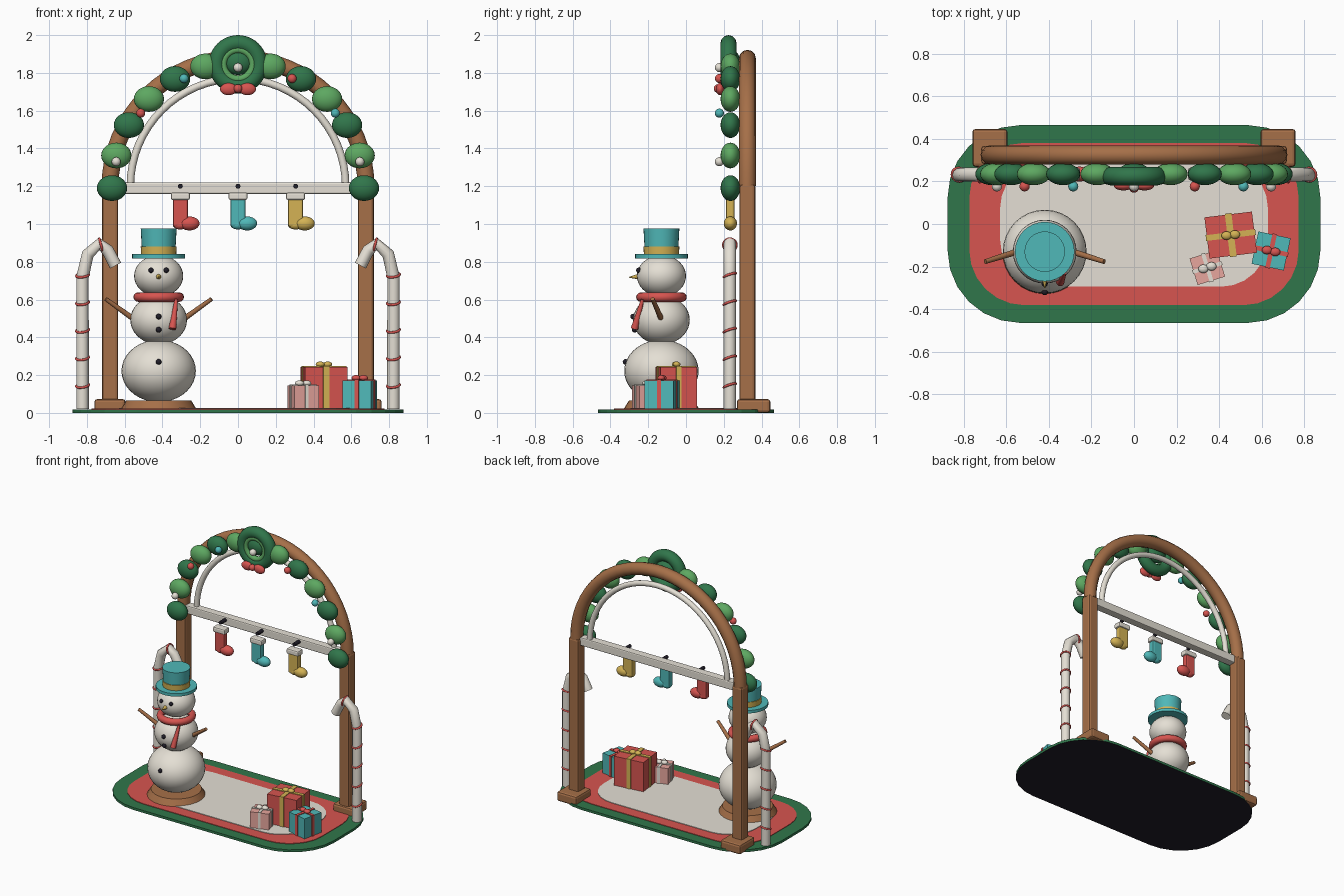
import bpy
from math import sin, cos, pi, radians
from mathutils import Vector

if "Cube" in bpy.data.objects:
    bpy.data.objects.remove(bpy.data.objects["Cube"], do_unlink=True)


def material(name, r, g, b):
    m = bpy.data.materials.new(name)
    m.use_nodes = True
    m.diffuse_color = (r, g, b, 1)
    bsdf = next(n for n in m.node_tree.nodes if n.type == "BSDF_PRINCIPLED")
    bsdf.inputs["Base Color"].default_value = (r, g, b, 1)
    bsdf.inputs["Roughness"].default_value = 0.8
    return m


brown = material("wood brown", 0.38, 0.16, 0.065)
cream = material("snow cream", 0.78, 0.74, 0.66)
pine = material("pine green", 0.03, 0.18, 0.07)
leaf = material("leaf green", 0.11, 0.39, 0.12)
red = material("holiday red", 0.68, 0.09, 0.08)
teal = material("teal", 0.08, 0.48, 0.48)
gold = material("gold", 0.66, 0.45, 0.09)
coal = material("coal", 0.015, 0.013, 0.022)
pink = material("pink", 0.8, 0.38, 0.34)


def finish(name, mat, angle=35):
    ob = bpy.context.object
    ob.name = name
    ob.data.materials.clear()
    ob.data.materials.append(mat)
    if angle:
        bpy.ops.object.shade_smooth_by_angle(angle=radians(angle))
    return ob


def ball(name, mat, loc, size, seg=24):
    bpy.ops.mesh.primitive_uv_sphere_add(segments=seg, ring_count=seg // 2 + 2, radius=1, location=loc)
    bpy.context.object.scale = size if isinstance(size, tuple) else (size,) * 3
    return finish(name, mat, 60)


def box(name, mat, loc, size, turn=0, bevel=0):
    bpy.ops.mesh.primitive_cube_add(size=1, location=loc, rotation=(0, 0, turn))
    ob = bpy.context.object
    ob.scale = size
    bpy.ops.object.transform_apply(location=False, rotation=False, scale=True)
    if bevel:
        mod = ob.modifiers.new("bevel", "BEVEL")
        mod.width, mod.segments = bevel, 2
    return finish(name, mat, 0)


def rod(name, mat, start, end, r1, r2, sides=32):
    a, b = Vector(start), Vector(end)
    bpy.ops.mesh.primitive_cone_add(vertices=sides, radius1=r1, radius2=r2, depth=(b - a).length,
                                    location=(a + b) / 2,
                                    rotation=(b - a).to_track_quat("Z", "Y").to_euler())
    return finish(name, mat)


def ring(name, mat, loc, major, minor, rot=(0, 0, 0), seg=32):
    bpy.ops.mesh.primitive_torus_add(major_segments=seg, minor_segments=12, major_radius=major,
                                     minor_radius=minor, location=loc, rotation=rot)
    return finish(name, mat, 60)


def tube(name, mat, points, radius):
    cu = bpy.data.curves.new(name, "CURVE")
    cu.dimensions = "3D"
    cu.bevel_depth, cu.bevel_resolution, cu.use_fill_caps = radius, 4, True
    sp = cu.splines.new("POLY")
    sp.points.add(len(points) - 1)
    for p, co in zip(sp.points, points):
        p.co = (*co, 1)
    ob = bpy.data.objects.new(name, cu)
    bpy.context.collection.objects.link(ob)
    bpy.ops.object.select_all(action="DESELECT")
    ob.select_set(True)
    bpy.context.view_layer.objects.active = ob
    bpy.ops.object.convert(target="MESH")
    return finish(name, mat, 40)


def half_circle(radius, y, z, n=32):
    return [(radius * cos(pi * i / n), y, z + radius * sin(pi * i / n)) for i in range(n + 1)]


# Rug: stacked rounded slabs, dark underside
def slab(name, mat, hx, hy, r, z0, z1):
    pts = []
    for k, (sx, sy) in enumerate([(1, 1), (-1, 1), (-1, -1), (1, -1)]):
        for i in range(7):
            a = (k + i / 6) * pi / 2
            pts.append((sx * (hx - r) + r * cos(a), sy * (hy - r) + r * sin(a)))
    n = len(pts)
    verts = [(x, y, z) for z in (z0, z1) for x, y in pts]
    faces = [tuple(reversed(range(n))), tuple(range(n, 2 * n))]
    faces += [(i, (i + 1) % n, (i + 1) % n + n, i + n) for i in range(n)]
    me = bpy.data.meshes.new(name)
    me.from_pydata(verts, [], faces)
    me.materials.append(mat)
    me.materials.append(coal)
    for p in me.polygons:
        p.material_index = 1 if p.normal.z < -0.5 else 0
    bpy.context.collection.objects.link(bpy.data.objects.new(name, me))


slab("rug_border", pine, 0.877, 0.465, 0.34, 0, 0.018)
slab("rug_band", red, 0.775, 0.382, 0.26, 0.016, 0.022)
slab("rug_center", cream, 0.63, 0.295, 0.22, 0.020, 0.026)

# Wooden arch with inner trim and crossbar
AY, GY, AZ = 0.325, 0.235, 1.2
for side, s in (("left", 1), ("right", -1)):
    box(side + "_post_foot", brown, (s * 0.678, 0.358, 0.037), (0.165, 0.178, 0.072), bevel=0.015)
    box(side + "_post", brown, (s * 0.677, AY, 0.63), (0.085, 0.085, 1.16), bevel=0.015)
tube("arch", brown, half_circle(0.677, AY, AZ), 0.045)
tube("inner_arch_trim", cream, half_circle(0.57, AY, AZ), 0.02)
box("crossbar", cream, (0, AY - 0.01, 1.19), (1.28, 0.06, 0.062), bevel=0.008)

# Garland and baubles
for i in range(13):
    a = pi * i / 12
    ball("garland_tuft", leaf if i % 2 else pine,
         (0.667 * cos(a), GY, 1.19 + 0.667 * sin(a)), (0.08, 0.052, 0.068))
for x, z, mat in [(-0.645, 1.33, cream), (-0.515, 1.587, red), (-0.286, 1.77, teal), (0, 1.828, cream),
                  (0.286, 1.77, red), (0.515, 1.587, teal), (0.645, 1.33, cream)]:
    ball("bauble", mat, (x, 0.177, z), 0.024, 16)

# Wreath and bow
ring("wreath", pine, (0, 0.225, 1.845), 0.112, 0.043, (pi / 2, 0, 0), 40)
ring("wreath_inner_ring", leaf, (0, 0.21, 1.845), 0.078, 0.02, (pi / 2, 0, 0), 40)
for s in (1, -1):
    ball("bow_loop", red, (s * 0.05, 0.18, 1.714), (0.045, 0.022, 0.032))
ball("bow_knot", red, (0, 0.17, 1.717), 0.023, 16)

# Stockings on hooks
for x, mat in ((-0.305, red), (0, teal), (0.305, gold)):
    rod("stocking_hook", coal, (x, 0.225, 1.2), (x, 0.3, 1.2), 0.013, 0.013, 12)
    box("stocking_cuff", cream, (x, GY, 1.147), (0.1, 0.06, 0.04), bevel=0.01)
    box("stocking_leg", mat, (x, GY, 1.06), (0.08, 0.045, 0.15), bevel=0.01)
    ball("stocking_heel", mat, (x, GY, 0.995), (0.04, 0.024, 0.024))
    ball("stocking_foot", mat, (x + 0.048, GY, 1.003), (0.053, 0.035, 0.037))

# Candy canes
for s in (1, -1):
    profile = [(0.823, 0.02), (0.823, 0.72), (0.795, 0.84), (0.735, 0.895), (0.69, 0.86), (0.648, 0.78)]
    tube("candy_cane", cream, [(s * x, 0.232, z) for x, z in profile], 0.033)
    for k in range(5):
        ring("cane_stripe", red, (s * 0.823, 0.232, 0.145 + k * 0.146), 0.0335, 0.0065,
             (radians(18), radians(-8), 0), 20)
    ring("cane_hook_stripe", red, (s * 0.725, 0.232, 0.889), 0.035, 0.0065, (0, s * radians(-75), 0), 20)

# Snowman body
SX, SY = -0.42, -0.13
rod("snowman_base", brown, (SX, SY, 0.02), (SX, SY, 0.066), 0.2, 0.172)
ball("snowman_bottom", cream, (SX, SY, 0.222), (0.197, 0.197, 0.165), 32)
ball("snowman_middle", cream, (SX, SY, 0.492), (0.15, 0.15, 0.13), 32)
ball("snowman_head", cream, (SX, SY, 0.725), (0.13, 0.13, 0.11), 32)

# Snowman face, buttons and arms
for s in (1, -1):
    ball("eye", coal, (SX + s * 0.04, SY - 0.12, 0.755), 0.014, 12)
    rod("arm", brown, (SX + s * 0.13, SY, 0.495), (SX + s * 0.28, SY - 0.047, 0.603), 0.015, 0.011, 12)
rod("nose", gold, (SX, SY - 0.11, 0.722), (SX, SY - 0.172, 0.718), 0.018, 0.002, 16)
for y, z in ((-0.15, 0.51), (-0.142, 0.44), (-0.19, 0.27)):
    ball("button", coal, (SX, SY + y, z), 0.015, 12)

# Scarf
ring("scarf", red, (SX, SY, 0.613), 0.109, 0.025)
rod("scarf_tail", red, (SX + 0.093, SY - 0.1, 0.6), (SX + 0.073, SY - 0.143, 0.445), 0.009, 0.02, 12)

# Top hat
rod("hat_brim", teal, (SX, SY, 0.818), (SX, SY, 0.84), 0.14, 0.14)
rod("hat_crown", teal, (SX, SY, 0.83), (SX, SY, 0.975), 0.087, 0.095)
rod("hat_band", gold, (SX, SY, 0.838), (SX, SY, 0.88), 0.093, 0.095)


# Gifts: box, crossed ribbons and a knot
def gift(name, mat, trim, x, y, w, d, h, turn):
    t, z = radians(turn), 0.022 + h / 2
    box(name, mat, (x, y, z), (w, d, h), t)
    box(name + "_ribbon", trim, (x, y, z), (w * 0.14, d + 0.01, h + 0.01), t)
    box(name + "_cross_ribbon", trim, (x, y, z), (w + 0.01, d * 0.14, h + 0.01), t)
    for s in (1, -1):
        ball(name + "_bow", trim, (x + s * 0.02 * cos(t), y + s * 0.02 * sin(t), h + 0.035),
             (0.024, 0.02, 0.015), 16)


gift("large_gift", red, gold, 0.455, -0.052, 0.225, 0.195, 0.222, 7)
gift("teal_gift", teal, red, 0.645, -0.127, 0.155, 0.155, 0.15, -12)
gift("pink_gift", pink, cream, 0.345, -0.205, 0.135, 0.13, 0.122, 17)
